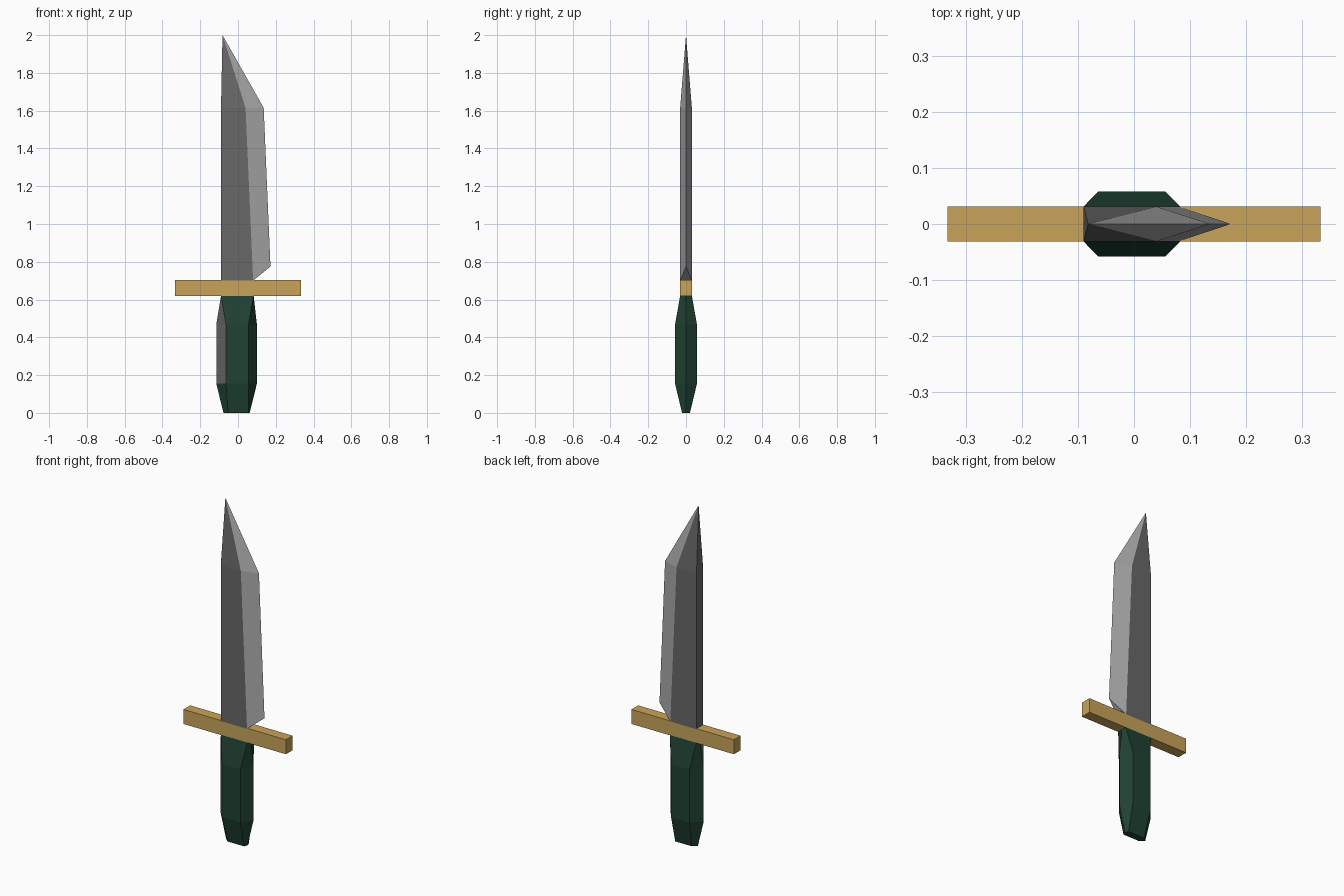
import bpy, bmesh

if "Cube" in bpy.data.objects:
    bpy.data.objects.remove(bpy.data.objects["Cube"])


def material(name, rgb):
    m = bpy.data.materials.new(name)
    m.diffuse_color = (*rgb, 1)
    m.use_nodes = True
    m.node_tree.nodes["Principled BSDF"].inputs["Base Color"].default_value = m.diffuse_color
    return m


steel = material("dark_steel", (0.14, 0.14, 0.14))
bright = material("bright_steel", (0.40, 0.40, 0.40))
gold = material("gold", (0.58, 0.37, 0.10))
green = material("green", (0.014, 0.054, 0.032))


def loft(name, rings, mats, pick, tip=None):
    """Join equal rings with faces; pick(segment, side) gives the material index."""
    bm = bmesh.new()
    rows = [[bm.verts.new(p) for p in r] for r in rings]
    n = len(rows[0])
    for s in range(len(rows) - 1):
        for i in range(n):
            j = (i + 1) % n
            f = bm.faces.new((rows[s][i], rows[s][j], rows[s + 1][j], rows[s + 1][i]))
            f.material_index = pick(s, i)
    if tip:
        t = bm.verts.new(tip)
        for i in range(n):
            f = bm.faces.new((rows[-1][i], rows[-1][(i + 1) % n], t))
            f.material_index = pick(len(rows) - 1, i)
    else:
        bm.faces.new(rows[-1])
    # bottom cap: the blade's raised heel needs its own triangle
    b = rows[0]
    if n == 5:
        bm.faces.new((b[0], b[1], b[3], b[4]))
        bm.faces.new((b[1], b[2], b[3])).material_index = 1
    else:
        bm.faces.new(b)
    bmesh.ops.recalc_face_normals(bm, faces=bm.faces)
    me = bpy.data.meshes.new(name)
    bm.to_mesh(me)
    bm.free()
    for m in mats:
        me.materials.append(m)
    ob = bpy.data.objects.new(name, me)
    bpy.context.collection.objects.link(ob)
    return ob


# Blade: flat spine, ridge on each side, sharp edge at +x
def blade_ring(ridge, edge, z, edge_z):
    y = 0.031
    return [(-0.09, -y, z), (ridge, -y, z), (edge, 0, edge_z), (ridge, y, z), (-0.09, y, z)]


loft("blade",
     [blade_ring(0.08, 0.172, 0.70, 0.775), blade_ring(0.04, 0.136, 1.615, 1.615)],
     [steel, bright], lambda s, i: 1 if i in (1, 2) else 0, tip=(-0.082, 0, 2.0))

# Guard: plain bar
bpy.ops.mesh.primitive_cube_add(size=1, location=(0, 0, 0.661))
guard = bpy.context.object
guard.name = "guard"
guard.scale = (0.665, 0.062, 0.085)
guard.data.materials.append(gold)


# Grip: six-sided, swelling in the middle, with one bare steel facet
def grip_ring(left, fl, fr, right, y, z):
    return [(left, 0, z), (fl, -y, z), (fr, -y, z), (right, 0, z), (fr, y, z), (fl, y, z)]


loft("grip",
     [grip_ring(-0.077, -0.052, 0.055, 0.062, 0.021, 0.0),
      grip_ring(-0.115, -0.064, 0.056, 0.10, 0.058, 0.155),
      grip_ring(-0.115, -0.064, 0.056, 0.10, 0.058, 0.468),
      grip_ring(-0.09, -0.09, 0.083, 0.083, 0.031, 0.62)],
     [green, steel], lambda s, i: 1 if i == 0 and s > 0 else 0)
